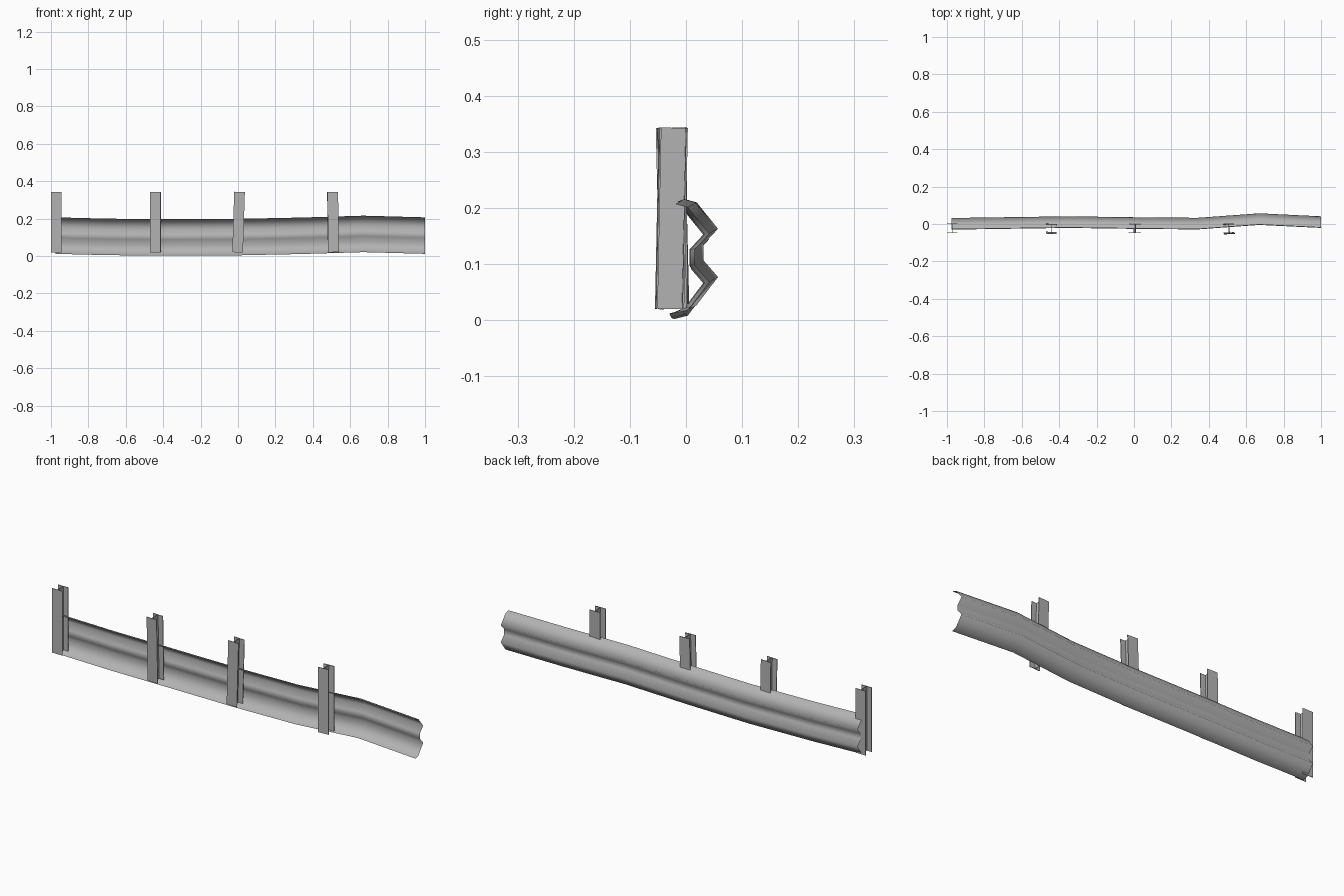
import bpy, bmesh, math
from mathutils import Matrix, Vector

cube = bpy.data.objects.get("Cube")
if cube:
    bpy.data.objects.remove(cube)

# Galvanised steel colour
steel = bpy.data.materials.new("grey steel")
steel.use_nodes = True
GREY = (0.45, 0.45, 0.45, 1)
steel.diffuse_color = GREY
steel.node_tree.nodes["Principled BSDF"].inputs["Base Color"].default_value = GREY


def finish(name, bm, smooth):
    mesh = bpy.data.meshes.new(name)
    bm.to_mesh(mesh)
    bm.free()
    mesh.materials.append(steel)
    for p in mesh.polygons:
        p.use_smooth = smooth
    obj = bpy.data.objects.new(name, mesh)
    bpy.context.collection.objects.link(obj)
    return obj


# Corrugated rail: W-shaped profile (y, z) swept along a slightly bent path
profile = [(-0.020, 0.205), (0.002, 0.199), (0.040, 0.152), (0.014, 0.124),
           (0.014, 0.096), (0.040, 0.066), (0.002, 0.016), (-0.022, 0.010)]
path = [(-0.975, -0.008, 0.002), (-0.70, -0.004, -0.005), (-0.35, 0.001, -0.008),
        (0.0, -0.004, -0.006), (0.34, -0.007, 0.001), (0.67, 0.017, 0.011),
        (1.0, 0.001, 0.002)]
bm = bmesh.new()
rings = [[bm.verts.new((x, y + dy, z + dz)) for y, z in profile] for x, dy, dz in path]
for a, b in zip(rings, rings[1:]):
    for i in range(len(profile) - 1):
        bm.faces.new((a[i], a[i + 1], b[i + 1], b[i]))
bmesh.ops.recalc_face_normals(bm, faces=bm.faces)
finish("guard_rail", bm, True)


# I-beam posts: two flanges joined by a web
def post(name, x, y, lean_x, lean_y, yaw):
    bm = bmesh.new()
    height, width, depth, thick = 0.323, 0.057, 0.047, 0.003
    for sx, sy, cy in ((width, thick, -depth / 2), (width, thick, depth / 2),
                       (thick, depth - thick, 0)):
        bmesh.ops.create_cube(bm, size=1, matrix=Matrix.Translation((0, cy, 0))
                              @ Matrix.Diagonal((sx, sy, height, 1)))
    obj = finish(name, bm, False)
    obj.location = (x, y, 0.1815)
    obj.rotation_euler = [math.radians(a) for a in (lean_x, lean_y, yaw)]


post("post_right_end", -0.971, -0.023, 0, 0, 0)
post("post_right_middle", -0.442, -0.024, 1.4, 0, -2)
post("post_left_middle", 0.003, -0.023, 0.3, 1.8, 0)
post("post_left_end", 0.508, -0.026, -1.2, -0.7, 2)
